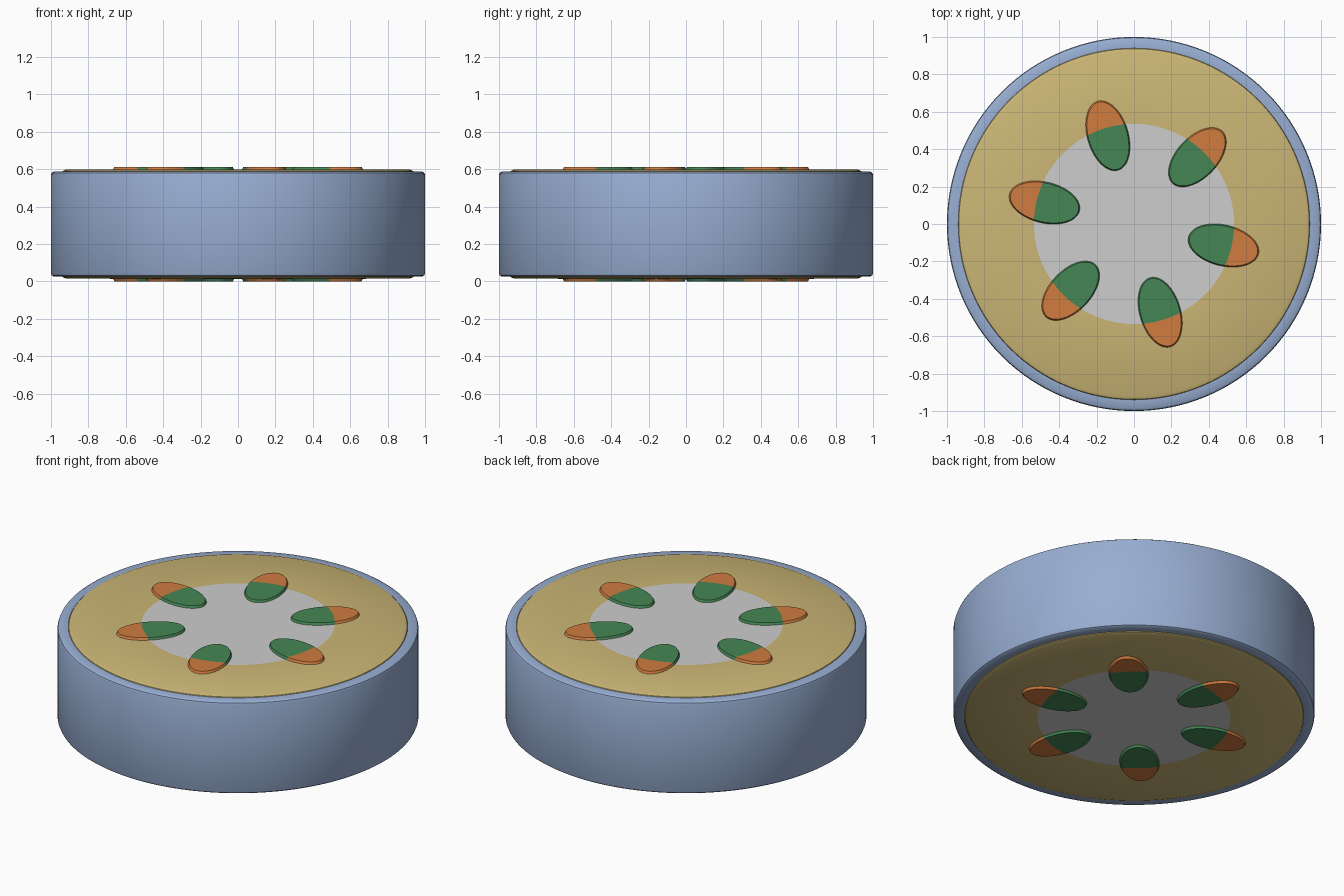
import bpy, bmesh, math
from mathutils import Vector

if "Cube" in bpy.data.objects:
    bpy.data.objects.remove(bpy.data.objects["Cube"])

H = 0.612          # total height


def material(name, rgb):
    m = bpy.data.materials.new(name)
    m.diffuse_color = (*rgb, 1)
    m.use_nodes = True
    m.node_tree.nodes["Principled BSDF"].inputs["Base Color"].default_value = m.diffuse_color
    return m


blue = material("wrapper blue", (0.31, 0.42, 0.64))
tan = material("filling yellow", (0.60, 0.47, 0.18))
grey = material("core grey", (0.61, 0.61, 0.61))
orange = material("orange", (0.63, 0.20, 0.05))
green = material("green", (0.06, 0.24, 0.09))


def finish(bm, name, mats):
    bmesh.ops.remove_doubles(bm, verts=bm.verts, dist=1e-5)
    me = bpy.data.meshes.new(name)
    bm.to_mesh(me)
    bm.free()
    for m in mats:
        me.materials.append(m)
    ob = bpy.data.objects.new(name, me)
    bpy.context.collection.objects.link(ob)
    bpy.context.view_layer.objects.active = ob
    ob.select_set(True)
    bpy.ops.object.shade_smooth_by_angle(angle=math.radians(35))
    ob.select_set(False)
    return ob


def lathe(name, profiles, mat, n=128):
    # each profile runs bottom -> outside -> top so normals face out
    bm = bmesh.new()
    for prof in profiles:
        rings = []
        for r, z in prof:
            if r == 0:
                rings.append([bm.verts.new((0, 0, z))] * n)
            else:
                rings.append([bm.verts.new((r * math.cos(2 * math.pi * i / n),
                                            r * math.sin(2 * math.pi * i / n), z))
                              for i in range(n)])
        for a, b in zip(rings, rings[1:]):
            for i in range(n):
                j = (i + 1) % n
                bm.faces.new(list(dict.fromkeys((a[i], a[j], b[j], b[i]))))
    return finish(bm, name, [mat])


def flip(prof):
    return [(r, H - z) for r, z in reversed(prof)]


# outer wrapper band with rounded rims
rim = [(1.0, 0.57), (0.996, 0.58), (0.985, 0.587), (0.94, 0.587)]
lathe("outer_wrapper", [flip(rim) + rim], blue)

# yellow filling ring, slightly proud of the wrapper on both ends
fill = [(0.94, 0.582), (0.937, 0.59), (0.92, 0.597), (0.535, 0.599)]
lathe("filling_ring", [fill, flip(fill)], tan)

# grey core disc
core = [(0.535, 0.599), (0, 0.599)]
lathe("core_disc", [core, flip(core)], grey)

# six oval inlays per end: green inside the core circle, orange outside it
A, B, EDGE, DIST, CORE, N = 0.193, 0.110, 0.007, 0.492, 0.535, 48


def inlay(name, angle, top):
    bm = bmesh.new()
    zt, zb = (H, 0.598) if top else (0.0, H - 0.598)
    ca, sa = math.cos(angle), math.sin(angle)

    def put(x, y, z):
        return bm.verts.new((x * ca - y * sa, x * sa + y * ca, z))

    cols = []
    for k in range(N + 1):
        p = -math.pi / 2 + math.pi * k / N
        c, s = math.cos(p), math.sin(p)
        ai, yi, yo = (A - EDGE) * c, (B - EDGE) * s, B * s
        cross = math.sqrt(CORE ** 2 - yi ** 2)
        cross = min(max(cross, DIST - ai), DIST + ai)
        cols.append([put(DIST - A * c, yo, zb), put(DIST - ai, yi, zt),
                     put(cross, yi, zt),
                     put(DIST + ai, yi, zt), put(DIST + A * c, yo, zb)])
    for a, b in zip(cols, cols[1:]):
        for i in range(4):
            q = [a[i], a[i + 1], b[i + 1], b[i]]
            f = bm.faces.new(q if top else q[::-1])
            m = f.calc_center_median()
            f.material_index = (i >= 2) if i in (1, 2) else int(Vector((m.x, m.y)).length > CORE)
    bmesh.ops.dissolve_degenerate(bm, dist=1e-5, edges=bm.edges)
    finish(bm, name, [green, orange])


for k in range(6):
    ang = math.radians(-13.5 + 60 * k)
    inlay(f"top_inlay_{k + 1}", ang, True)
    inlay(f"bottom_inlay_{k + 1}", ang, False)
